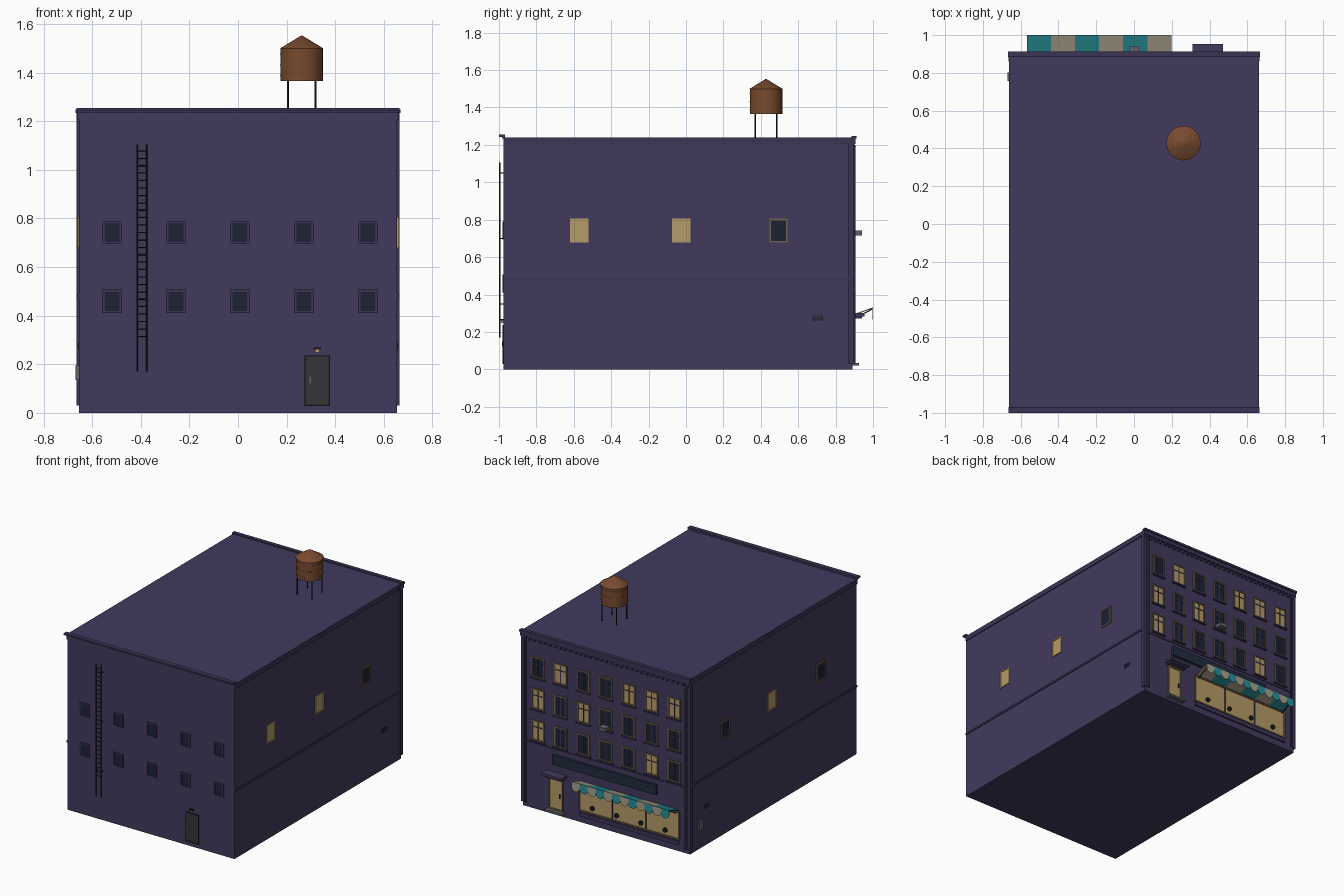
import bpy, bmesh
from math import pi, cos, sin, radians
from mathutils import Matrix, Vector

if "Cube" in bpy.data.objects:
    bpy.data.objects.remove(bpy.data.objects["Cube"])

COL = {
    "wall": (0.055, 0.042, 0.11), "trim": (0.045, 0.034, 0.09), "lit": (0.47, 0.33, 0.14),
    "glass": (0.012, 0.015, 0.035), "frame": (0.16, 0.12, 0.07), "iron": (0.012, 0.012, 0.015),
    "rust": (0.19, 0.07, 0.028), "teal": (0.02, 0.28, 0.32), "cream": (0.40, 0.35, 0.26),
    "sign": (0.015, 0.025, 0.05), "door": (0.035, 0.035, 0.04), "metal": (0.12, 0.12, 0.14),
}
mats = {}
for n, c in COL.items():
    mats[n] = bpy.data.materials.new(n)
    mats[n].diffuse_color = (*c, 1)

parts = {}


def part(name, mat):
    if name not in parts:
        parts[name] = (bmesh.new(), mat)
    return parts[name][0]


def box(name, mat, x0, x1, y0, y1, z0, z1):
    m = Matrix.Translation(((x0 + x1) / 2, (y0 + y1) / 2, (z0 + z1) / 2)) @ Matrix.Diagonal(
        (abs(x1 - x0), abs(y1 - y0), abs(z1 - z0), 1))
    bmesh.ops.create_cube(part(name, mat), size=1, matrix=m)


def rod(name, mat, a, b, r, r2=None, seg=8):
    a, b = Vector(a), Vector(b)
    d = b - a
    m = Matrix.Translation((a + b) / 2) @ d.to_track_quat('Z', 'Y').to_matrix().to_4x4()
    bmesh.ops.create_cone(part(name, mat), cap_ends=True, segments=seg, radius1=r,
                          radius2=r if r2 is None else r2, depth=d.length, matrix=m)


X, YF, YB = 0.655, -0.975, 0.89


# Box placed on a wall: u along the wall, d0..d1 outward from it
def on(side, name, mat, u, z, w, h, d0, d1):
    u0, u1, z0, z1 = u - w / 2, u + w / 2, z - h / 2, z + h / 2
    if side == "front":
        box(name, mat, u0, u1, YF - d1, YF - d0, z0, z1)
    elif side == "back":
        box(name, mat, u0, u1, YB + d0, YB + d1, z0, z1)
    elif side == "right":
        box(name, mat, X + d0, X + d1, u0, u1, z0, z1)
    else:
        box(name, mat, -X - d1, -X - d0, u0, u1, z0, z1)


def frame(side, name, mat, u, z, w, h, t, d):
    for s in (-1, 1):
        on(side, name, mat, u + s * (w - t) / 2, z, t, h, -0.005, d)
        on(side, name, mat, u, z + s * (h - t) / 2, w, t, -0.005, d)


def window(side, u, z, w, h, lit, cross, fmat="frame"):
    kind = "lit_panes" if lit else "dark_panes"
    on(side, kind, "lit" if lit else "glass", u, z, w - 0.01, h - 0.01, -0.005, 0.002)
    frame(side, "window_frames_" + fmat, fmat, u, z, w, h, 0.009, 0.007)
    if cross:
        on(side, "window_mullions", "frame" if lit else "trim", u, z, 0.006, h - 0.01, 0, 0.005)
        on(side, "window_mullions", "frame" if lit else "trim", u, z + h * 0.17, w - 0.01, 0.006, 0, 0.005)


# Main block, roof rim and cornices
box("building_body", "wall", -X, X, YF, YB, 0, 1.24)
box("rear_coping", "trim", -0.665, 0.665, -1.0, -0.968, 1.243, 1.255)
box("rear_coping", "trim", -0.66, 0.66, -0.985, -0.968, 1.235, 1.245)
box("facade_cornice", "trim", -0.665, 0.665, 0.86, 0.905, 1.205, 1.235)
box("facade_cornice", "trim", -0.668, 0.668, 0.885, 0.912, 1.233, 1.248)
for i in range(33):
    on("back", "cornice_blocks", "trim", -0.64 + i * 0.04, 1.195, 0.016, 0.02, -0.002, 0.012)
on("back", "facade_belt", "trim", 0, 0.462, 1.31, 0.012, -0.002, 0.006)
for s, side in ((1, "right"), (-1, "left")):
    on(side, "side_cornice", "trim", -0.05, 1.222, 1.85, 0.035, -0.002, 0.006)
    on(side, "side_belt", "trim", -0.05, 0.482, 1.85, 0.014, -0.002, 0.006)
    box("corner_pilasters", "trim", s * 0.64, s * 0.664, 0.868, 0.898, 0.03, 1.205)
    rod("downspouts", "trim", (s * 0.625, 0.9, 0.03), (s * 0.625, 0.9, 1.2), 0.006)
    on(side, "side_vents", "iron", 0.705, 0.275, 0.055, 0.026, -0.002, 0.003)
    for k in (-1, 1):
        on(side, "vent_slats", "trim", 0.705, 0.275 + k * 0.006, 0.045, 0.006, 0, 0.005)
on("left", "meter_box", "metal", 0.78, 0.165, 0.045, 0.06, 0, 0.014)

# Side windows
for u, r, l in ((-0.57, 1, 0), (-0.025, 1, 1), (0.495, 0, 0)):
    window("right", u, 0.742, 0.098, 0.128, r, False, "lit" if r else "frame")
    window("left", u, 0.742, 0.098, 0.128, l, False, "lit" if l else "frame")

# Street facade windows
for row, z in zip(("0100111", "1010000", "1000010"), (1.005, 0.78, 0.557)):
    for i, c in enumerate(row):
        u = 0.534 - i * 0.178
        window("back", u, z, 0.098, 0.145, c == "1", True)
        on("back", "window_sills", "trim", u, z - 0.077, 0.11, 0.01, 0, 0.014)
on("back", "air_conditioner", "metal", 0, 0.728, 0.055, 0.026, 0, 0.05)

# Sign board
on("back", "sign_board", "sign", 0.008, 0.392, 0.815, 0.07, 0, 0.016)

# Shop window
sw, su, sz = 0.78, -0.18, 0.18
on("back", "shop_panes", "lit", su, sz, sw, 0.19, -0.005, 0.003)
frame("back", "shop_frame", "frame", su, sz, sw + 0.01, 0.20, 0.01, 0.008)
for k in (-1, 1):
    on("back", "shop_mullions", "trim", su + k * 0.13, sz, 0.008, 0.19, 0, 0.008)
for i in range(4):
    rod("shop_lamps", "iron", (0.105 - i * 0.19, YB, 0.125), (0.105 - i * 0.19, YB + 0.016, 0.125), 0.016, seg=10)
on("back", "shop_base", "trim", su, 0.06, sw, 0.03, 0, 0.01)

# Striped awning rising outward, with scalloped valance
sx, n = 0.1275, 6
for i in range(n):
    mat = "teal" if i % 2 == 0 else "cream"
    x0 = -0.567 + i * sx
    bm = part("awning_" + mat, mat)
    prof = [(0.89, 0.287), (1.0, 0.325), (1.0, 0.331), (0.89, 0.293)]
    a = [bm.verts.new((x0, y, z)) for y, z in prof]
    b = [bm.verts.new((x0 + sx, y, z)) for y, z in prof]
    bm.faces.new(a)
    bm.faces.new(b[::-1])
    for k in range(4):
        bm.faces.new((a[k], b[k], b[(k + 1) % 4], a[(k + 1) % 4]))
r = sx / 4
for i in range(2 * n):
    mat = "cream" if i % 2 else "teal"
    cx = -0.567 + r + i * 2 * r
    bm = part("valance_" + mat, mat)
    pts = [(cx - r, 0.329)] + [(cx - r * cos(pi * k / 10), 0.298 - r * sin(pi * k / 10)) for k in range(11)]
    pts.append((cx + r, 0.329))
    f = bm.faces.new([bm.verts.new((x, 0.996, z)) for x, z in pts])
    ext = bmesh.ops.extrude_face_region(bm, geom=[f])
    bmesh.ops.translate(bm, vec=(0, 0.004, 0),
                        verts=[v for v in ext["geom"] if isinstance(v, bmesh.types.BMVert)])
for x in (-0.55, 0.18):
    rod("awning_arms", "iron", (x, YB, 0.265), (x, 0.995, 0.322), 0.003)

# Entrance door with canopy and step
on("back", "entrance_door", "lit", 0.393, 0.15, 0.095, 0.22, -0.005, 0.004)
frame("back", "entrance_frame", "frame", 0.393, 0.152, 0.115, 0.235, 0.011, 0.01)
on("back", "entrance_handle", "iron", 0.36, 0.14, 0.006, 0.03, 0, 0.012)
on("back", "entrance_canopy", "wall", 0.39, 0.292, 0.16, 0.018, 0, 0.064)
on("back", "entrance_canopy", "trim", 0.39, 0.278, 0.14, 0.012, 0, 0.05)
on("back", "entrance_step", "metal", 0.393, 0.028, 0.14, 0.014, 0, 0.035)

# Rear wall windows, service door and lamp
for z in (0.742, 0.459):
    for i in range(5):
        window("front", -0.518 + i * 0.263, z, 0.078, 0.096, 0, False, "trim")
on("front", "service_door", "door", 0.326, 0.133, 0.098, 0.2, -0.005, 0.004)
frame("front", "service_door_frame", "iron", 0.326, 0.133, 0.106, 0.208, 0.006, 0.007)
on("front", "service_handle", "metal", 0.298, 0.135, 0.006, 0.028, 0, 0.01)
on("front", "service_lamp", "iron", 0.326, 0.264, 0.03, 0.008, 0, 0.02)
on("front", "service_lamp_bulb", "lit", 0.326, 0.255, 0.018, 0.012, 0, 0.014)

# Rear ladder
for x in (-0.415, -0.375):
    rod("ladder_rails", "iron", (x, -0.996, 0.17), (x, -0.996, 1.105), 0.003)
    for z in (0.35, 0.7, 1.05):
        rod("ladder_brackets", "iron", (x, -0.996, z), (x, YF, z), 0.003)
for i in range(26):
    z = 0.315 + i * 0.0305
    rod("ladder_rungs", "iron", (-0.415, -0.996, z), (-0.375, -0.996, z), 0.0022, seg=6)

# Water tower
tx, ty = 0.262, 0.428
for sxx in (-1, 1):
    for sy in (-1, 1):
        p = (tx + sxx * 0.057, ty + sy * 0.057)
        rod("tower_legs", "iron", (*p, 1.235), (*p, 1.37), 0.004)
rod("water_tank", "rust", (tx, ty, 1.365), (tx, ty, 1.5), 0.087, seg=32)
rod("tank_roof", "rust", (tx, ty, 1.498), (tx, ty, 1.553), 0.091, 0.001, seg=32)
for z in (1.385, 1.43, 1.475):
    rod("tank_hoops", "rust", (tx, ty, z), (tx, ty, z + 0.004), 0.0885, seg=32)

# Turn the collected parts into objects
for name, (bm, mat) in parts.items():
    bmesh.ops.recalc_face_normals(bm, faces=bm.faces[:])
    me = bpy.data.meshes.new(name)
    bm.to_mesh(me)
    bm.free()
    me.materials.append(mats[mat])
    ob = bpy.data.objects.new(name, me)
    bpy.context.collection.objects.link(ob)
    if name.startswith(("tank", "water", "downspouts", "ladder_r", "tower")):
        bpy.ops.object.select_all(action='DESELECT')
        ob.select_set(True)
        bpy.context.view_layer.objects.active = ob
        bpy.ops.object.shade_smooth_by_angle(angle=radians(50))

for m in bpy.data.materials:
    if m.users and not m.is_grease_pencil:
        m.use_nodes = True
        m.node_tree.nodes["Principled BSDF"].inputs["Base Color"].default_value = m.diffuse_color
